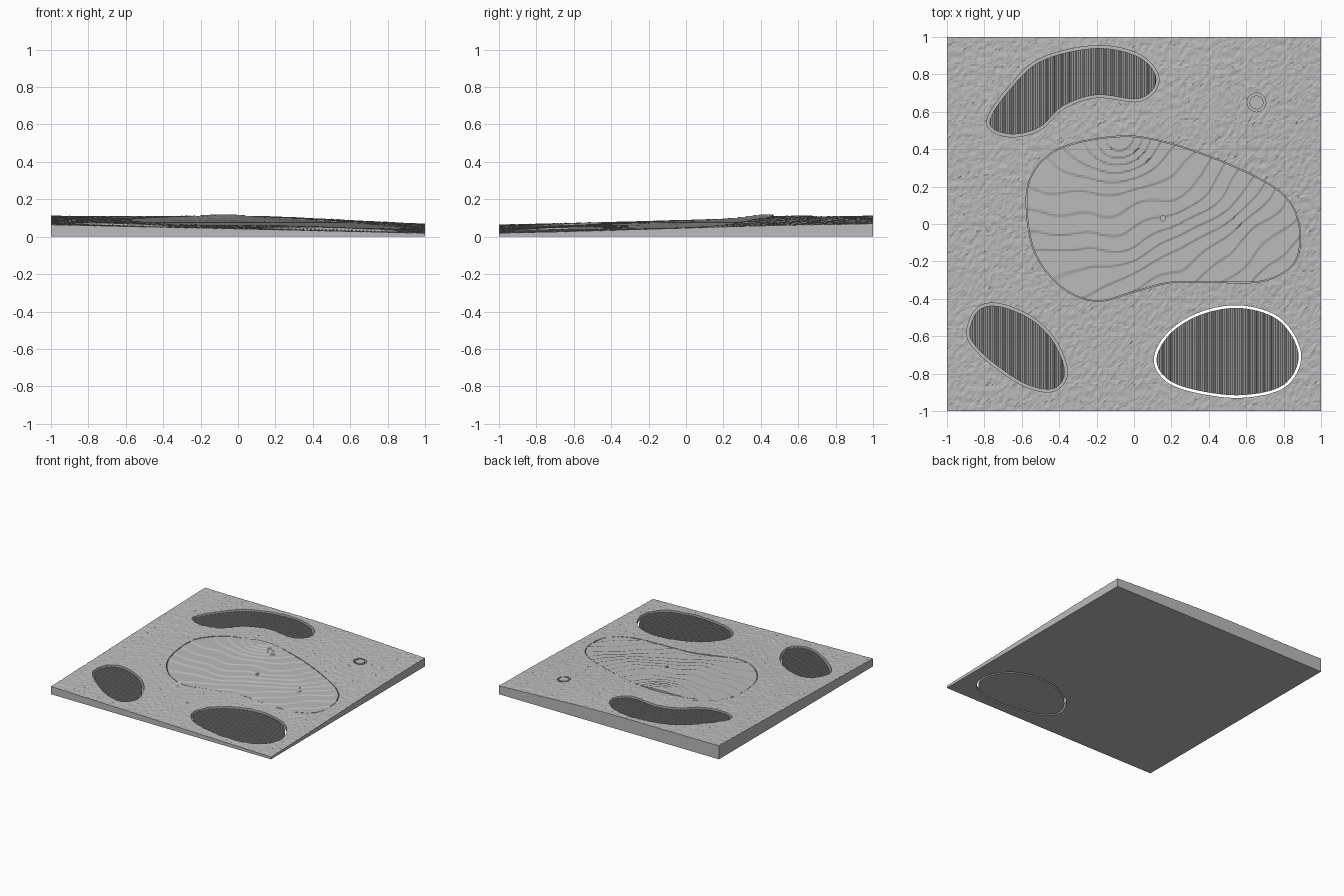
import bpy, bmesh, math
from mathutils import Vector, noise

cube = bpy.data.objects.get("Cube")
if cube:
    bpy.data.objects.remove(cube, do_unlink=True)

# One plain grey for every part
grey = bpy.data.materials.new("plain grey")
grey.use_nodes = True
GREY = (0.5, 0.5, 0.5, 1.0)
grey.diffuse_color = GREY
grey.node_tree.nodes["Principled BSDF"].inputs["Base Color"].default_value = GREY

# Outlines of the putting surface and the three sand pits
GREEN = [(-.57, .05), (-.55, .25), (-.4, .4), (-.1, .465), (.15, .44), (.5, .32), (.78, .17), (.88, 0),
         (.86, -.2), (.7, -.3), (.45, -.31), (.2, -.31), (0, -.36), (-.2, -.41), (-.38, -.34), (-.52, -.17)]
BACK_PIT = [(-.77, .56), (-.68, .7), (-.5, .87), (-.2, .94), (.03, .89), (.12, .77), (.03, .67),
            (-.2, .69), (-.38, .63), (-.5, .52), (-.63, .48), (-.74, .5)]
LEFT_PIT = [(.12, -.72), (.2, -.58), (.37, -.48), (.58, -.45), (.78, -.52), (.88, -.7),
            (.8, -.86), (.58, -.915), (.34, -.89), (.18, -.83)]
RIGHT_PIT = [(-.88, -.57), (-.83, -.46), (-.72, -.44), (-.55, -.51), (-.43, -.63), (-.37, -.79),
             (-.43, -.88), (-.57, -.86), (-.73, -.76), (-.85, -.65)]


def bump(x, y, cx, cy, radius):
    return math.exp(-((x - cx) ** 2 + (y - cy) ** 2) / radius ** 2)


def land(x, y):
    """Sloping ground with a broad hill behind the centre."""
    return .064 + .0225 * (y - x) + .034 * bump(x, y, .1, .5, .75)


def turf(x, y):
    rough = noise.noise(Vector((x * 45, y * 32, 0))) + .6 * noise.noise(Vector((x * 90, y * 80, 5)))
    return land(x, y) + .004 * rough


def terraces(x, y):
    step = .005
    wave = .004 * noise.noise(Vector((x * 4, y * 4, 2)))
    h = land(x, y) + wave + .016 * bump(x, y, -.08, .46, .13)
    level = math.floor(h / step)
    part = h / step - level
    return step * (level + max(0, (part - .88) / .12))


def raked_sand(x, y):
    ridge = round(x / .01) % 2
    return land(x, y) - .014 + .007 * ridge


def smooth_outline(points, grow=0, detail=8):
    """Closed smooth curve through the points, pushed outward by grow."""
    n, curve = len(points), []
    for i in range(n):
        a, b, c, d = (Vector(points[(i + k) % n]) for k in (-1, 0, 1, 2))
        for s in range(detail):
            t = s / detail
            curve.append(.5 * (2 * b + (c - a) * t + (2 * a - 5 * b + 4 * c - d) * t * t
                               + (3 * b - a - 3 * c + d) * t ** 3))
    m = len(curve)
    result = []
    for i, p in enumerate(curve):
        along = (curve[(i + 1) % m] - curve[i - 1]).normalized()
        result.append(p + Vector((-along.y, along.x)) * grow)   # points run clockwise
    return result


def circle(cx, cy, radius, sides=32):
    return [Vector((cx + radius * math.cos(-math.tau * i / sides),
                    cy + radius * math.sin(-math.tau * i / sides))) for i in range(sides)]


def finish(name, bm):
    bmesh.ops.recalc_face_normals(bm, faces=bm.faces)
    mesh = bpy.data.meshes.new(name)
    bm.to_mesh(mesh)
    bm.free()
    mesh.materials.append(grey)
    obj = bpy.data.objects.new(name, mesh)
    bpy.context.collection.objects.link(obj)
    return obj


def prism(name, outline, low, high):
    bm = bmesh.new()
    base = bm.faces.new([bm.verts.new((p.x, p.y, low)) for p in outline])
    top = bmesh.ops.extrude_face_region(bm, geom=[base])["geom"]
    verts = [v for v in top if isinstance(v, bmesh.types.BMVert)]
    bmesh.ops.translate(bm, verts=verts, vec=(0, 0, high - low))
    return finish(name, bm)


def slab(name, height, xs, ys, low):
    """Solid block whose top follows a height rule."""
    bm = bmesh.new()
    rows = [[bm.verts.new((x, y, height(x, y))) for x in xs] for y in ys]
    for r, s in zip(rows, rows[1:]):
        for i in range(len(xs) - 1):
            bm.faces.new((r[i], r[i + 1], s[i + 1]))
            bm.faces.new((r[i], s[i + 1], s[i]))
    rim = (rows[0] + [r[-1] for r in rows[1:]] + rows[-1][-2::-1] + [r[0] for r in rows[-2:0:-1]])
    floor = [bm.verts.new((v.co.x, v.co.y, low)) for v in rim]
    for i in range(len(rim)):
        bm.faces.new((rim[i - 1], rim[i], floor[i], floor[i - 1]))
    bm.faces.new(floor)
    return finish(name, bm)


def combine(obj, cutter, operation):
    mod = obj.modifiers.new("cut", 'BOOLEAN')
    mod.operation, mod.solver, mod.object = operation, 'EXACT', cutter
    bpy.context.view_layer.objects.active = obj
    bpy.ops.object.modifier_apply(modifier=mod.name)
    bpy.data.objects.remove(cutter, do_unlink=True)


def steps(start, end, size):
    first, last = math.floor(start / size) - 1, math.ceil(end / size) + 1
    return [i * size for i in range(first, last + 1)]


def insert(name, height, outline, dx, dy, low):
    xs = steps(min(p.x for p in outline), max(p.x for p in outline), dx)
    ys = steps(min(p.y for p in outline), max(p.y for p in outline), dy)
    if height is raked_sand:   # steep sides on every rake groove
        xs = [x + k for x in xs for k in (-.0035, .0035)]
    part = slab(name, height, xs, ys, low)
    combine(part, prism("trim", outline, -.1, .4), 'INTERSECT')
    return part


# Rough ground with pockets for the inserts
grid = [-1 + i / 90 for i in range(181)]
ground = slab("rough_ground", turf, grid, grid, 0)
pockets = [(smooth_outline(GREEN, .004), .012), (smooth_outline(BACK_PIT, .014), .02),
           (smooth_outline(RIGHT_PIT, .014), .012), (smooth_outline(LEFT_PIT, .014), -.1)]
for outline, floor in pockets:
    combine(ground, prism("pocket", outline, floor, .4), 'DIFFERENCE')
combine(ground, prism("marker_pocket", circle(.655, .65, .05), .03, .4), 'DIFFERENCE')

# Terraced putting surface with its cup
green = insert("putting_green", terraces, smooth_outline(GREEN), .009, .009, .012)
combine(green, prism("cup", circle(.155, .03, .014), .03, .4), 'DIFFERENCE')

# Raked sand
for name, points, low in (("back_sand", BACK_PIT, .02), ("front_right_sand", RIGHT_PIT, .012),
                          ("front_left_sand", LEFT_PIT, 0)):
    insert(name, raked_sand, smooth_outline(points), .01, .04, low)

# Round marker plug
prism("marker_plug", circle(.655, .65, .037), .03, land(.655, .65))
